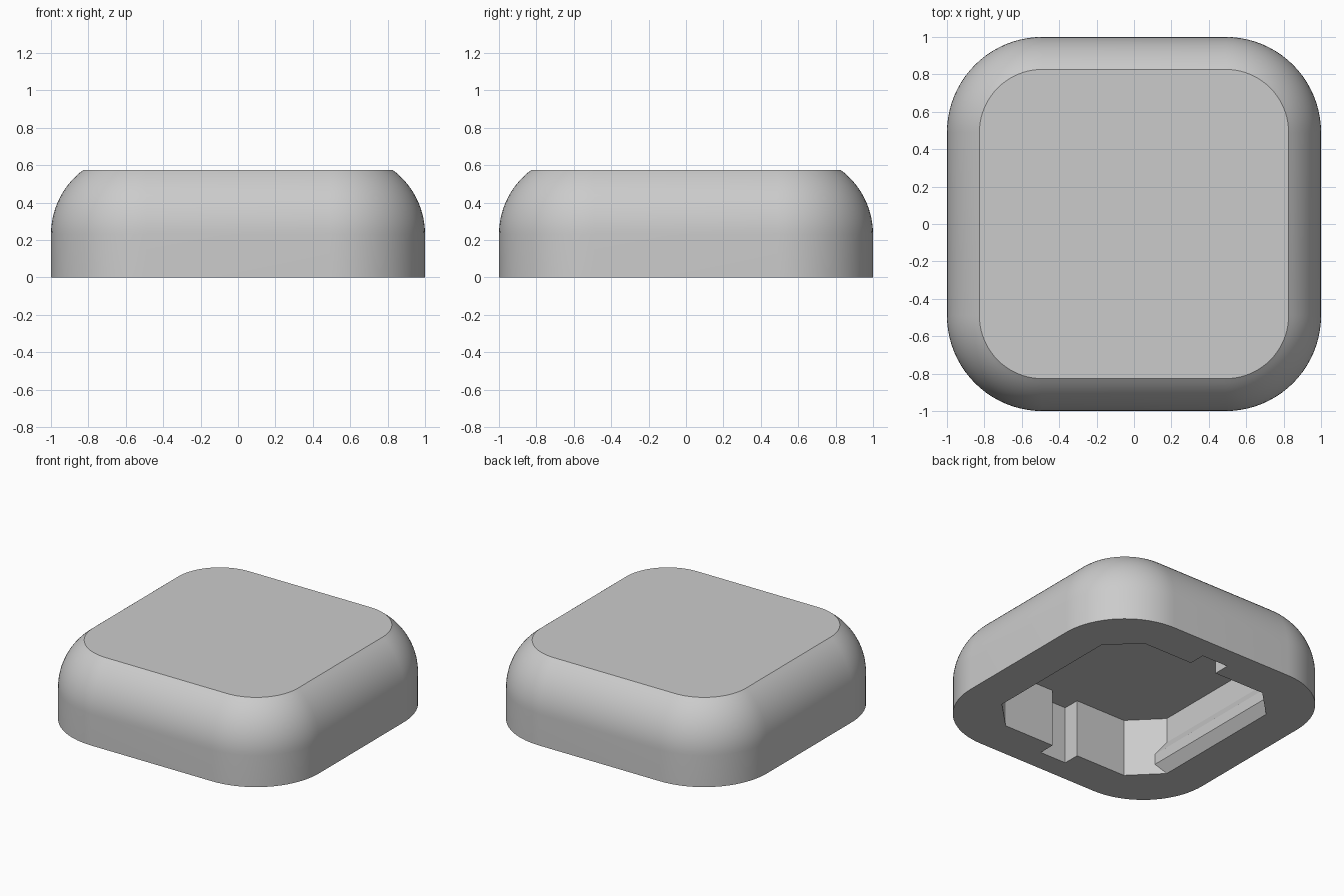
import bpy, bmesh, math
from mathutils import Vector

cube = bpy.data.objects.get("Cube")
if cube:
    bpy.data.objects.remove(cube, do_unlink=True)

# Single plain colour
grey = bpy.data.materials.new("light_grey")
grey.use_nodes = True
colour = (0.6, 0.6, 0.6, 1)
grey.diffuse_color = colour
grey.node_tree.nodes["Principled BSDF"].inputs["Base Color"].default_value = colour


def loft(name, rings):
    """Closed solid through a stack of matching point rings."""
    bm = bmesh.new()
    loops = [[bm.verts.new(p) for p in ring] for ring in rings]
    n = len(loops[0])
    for low, high in zip(loops, loops[1:]):
        for i in range(n):
            j = (i + 1) % n
            bm.faces.new((low[i], low[j], high[j], high[i]))
    bm.faces.new(loops[0][::-1])
    bm.faces.new(loops[-1])
    bmesh.ops.recalc_face_normals(bm, faces=bm.faces)
    mesh = bpy.data.meshes.new(name)
    bm.to_mesh(mesh)
    bm.free()
    mesh.materials.append(grey)
    obj = bpy.data.objects.new(name, mesh)
    bpy.context.collection.objects.link(obj)
    return obj


def rounded_square(half, radius, z, steps=20):
    ring = []
    for quarter in range(4):
        mid = math.radians(45 + 90 * quarter)
        cx = math.copysign(half - radius, math.cos(mid))
        cy = math.copysign(half - radius, math.sin(mid))
        for i in range(steps + 1):
            a = math.pi / 2 * (quarter + i / steps)
            ring.append((cx + radius * math.cos(a), cy + radius * math.sin(a), z))
    return ring


# Cap shell: straight skirt, then a rounded shoulder cut off by a flat top
HEIGHT, CORNER, SHOULDER, START = 0.575, 0.51, 0.43, 0.23
sweep = math.asin((HEIGHT - START) / SHOULDER)
rings = [rounded_square(1, CORNER, 0)]
for i in range(15):
    a = sweep * i / 14
    inset = SHOULDER * (1 - math.cos(a))
    rings.append(rounded_square(1 - inset, CORNER - inset, START + SHOULDER * math.sin(a)))
shell = loft("cap_shell", rings)

# Underside pocket: octagon with a key notch in the front and back walls
WALL, FLAT, NOTCH, DEEP, CEILING = 0.713, 0.511, 0.106, 0.835, 0.42
half_outline = [(WALL, -FLAT), (WALL, FLAT), (FLAT, WALL), (NOTCH, WALL),
                (NOTCH, DEEP), (-NOTCH, DEEP), (-NOTCH, WALL), (-FLAT, WALL)]
outline = half_outline + [(-x, -y) for x, y in half_outline]
cutter = loft("pocket_cutter", [[(x, y, z) for x, y in outline] for z in (-0.2, CEILING)])
cutter.hide_render = True

cut = shell.modifiers.new("pocket", "BOOLEAN")
cut.operation = "DIFFERENCE"
cut.solver = "EXACT"
cut.object = cutter
bpy.context.view_layer.objects.active = shell
shell.select_set(True)
bpy.ops.object.modifier_apply(modifier=cut.name)
bpy.data.objects.remove(cutter, do_unlink=True)
bpy.ops.object.shade_smooth_by_angle(angle=math.radians(30))

# Snap ridges along the two side walls, their ends buried in the pocket corners
profile = [(WALL, 0), (0.657, 0.074), (0.657, 0.15), (WALL, 0.238), (0.76, 0.238), (0.76, 0.02)]
for side, label in ((1, "left"), (-1, "right")):
    loft(label + "_snap_ridge",
         [[Vector((side * x, y, z)) for x, z in profile] for y in (-0.6, 0.6)])
